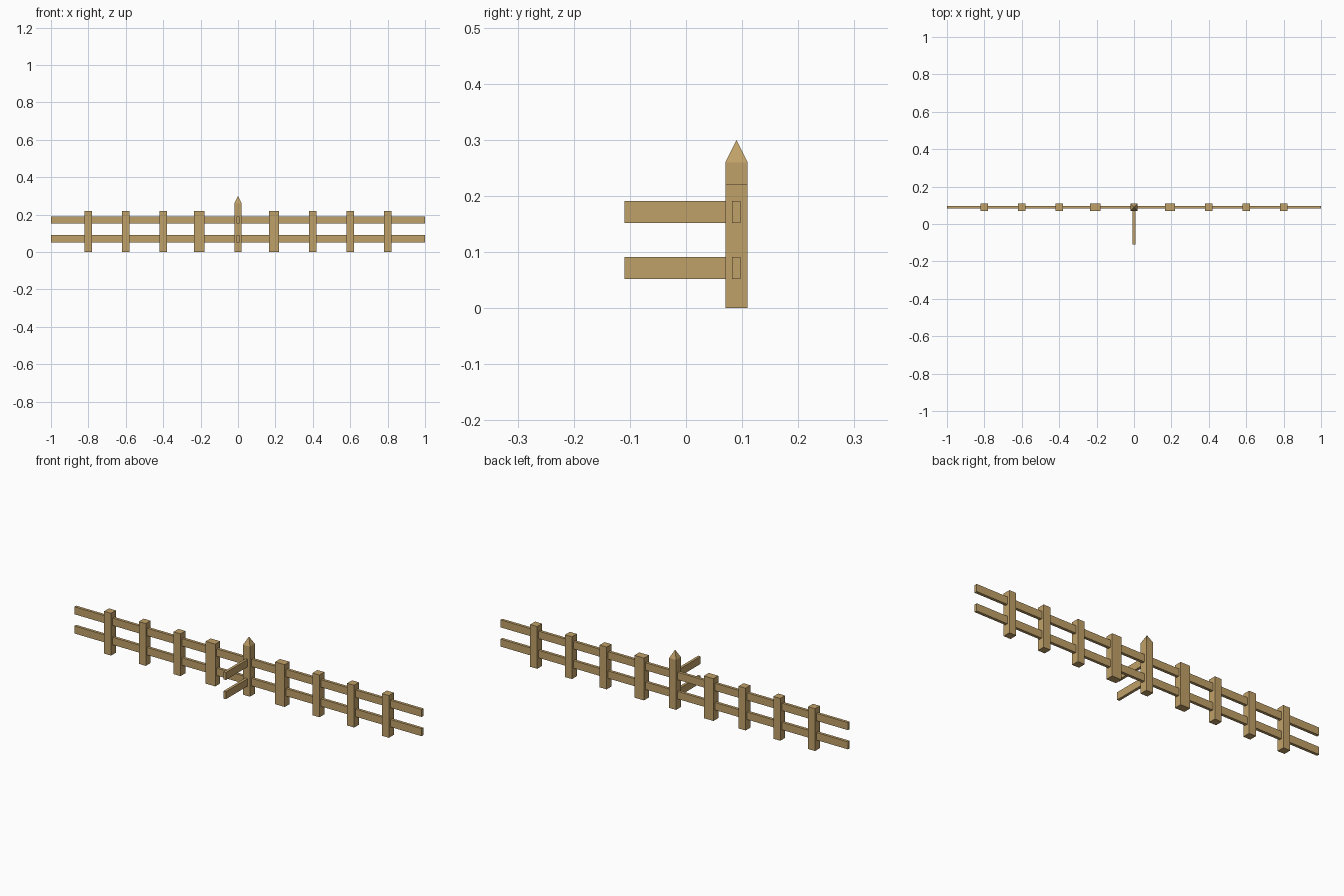
import bpy, bmesh

if "Cube" in bpy.data.objects:
    bpy.data.objects.remove(bpy.data.objects["Cube"])

wood = bpy.data.materials.new("tan_wood")
wood.diffuse_color = (0.53, 0.355, 0.14, 1)
wood.use_nodes = True
wood.node_tree.nodes["Principled BSDF"].inputs["Base Color"].default_value = wood.diffuse_color


def box(name, x, y, z, tip=None):
    """Box from (min, max) ranges, with an optional pyramid tip on top."""
    bm = bmesh.new()
    bmesh.ops.create_cube(bm, size=1)
    for v in bm.verts:
        v.co = [r[0] if c < 0 else r[1] for c, r in zip(v.co, (x, y, z))]
    if tip:
        bm.normal_update()
        top = max(bm.faces, key=lambda f: f.normal.z)
        for v in bmesh.ops.poke(bm, faces=[top])["verts"]:
            v.co.z = tip
    me = bpy.data.meshes.new(name)
    bm.to_mesh(me)
    bm.free()
    me.materials.append(wood)
    ob = bpy.data.objects.new(name, me)
    bpy.context.collection.objects.link(ob)
    return ob


Y = 0.09       # centre line of the fence
H = 0.02       # half width of a post
DEPTH = (Y - H, Y + H)

# Plain square posts along the fence
for x in (-0.8, -0.6, -0.4, 0.4, 0.6, 0.8):
    box("post", (x - H, x + H), DEPTH, (0, 0.22))

# Wide posts either side of the junction
box("wide_post_left", (-0.235, -0.18), DEPTH, (0, 0.22))
box("wide_post_right", (0.165, 0.22), DEPTH, (0, 0.22))

# Pointed post at the junction
box("pointed_post", (-H, H), DEPTH, (0, 0.26), tip=0.30)

# Two heights of rails: the long run and the short branch to the front
for name, z in (("lower", (0.052, 0.091)), ("upper", (0.152, 0.191))):
    box(name + "_long_rail", (-1, 1), (0.082, 0.097), z)
    box(name + "_branch_rail", (-0.007, 0.007), (-0.11, Y), z)
